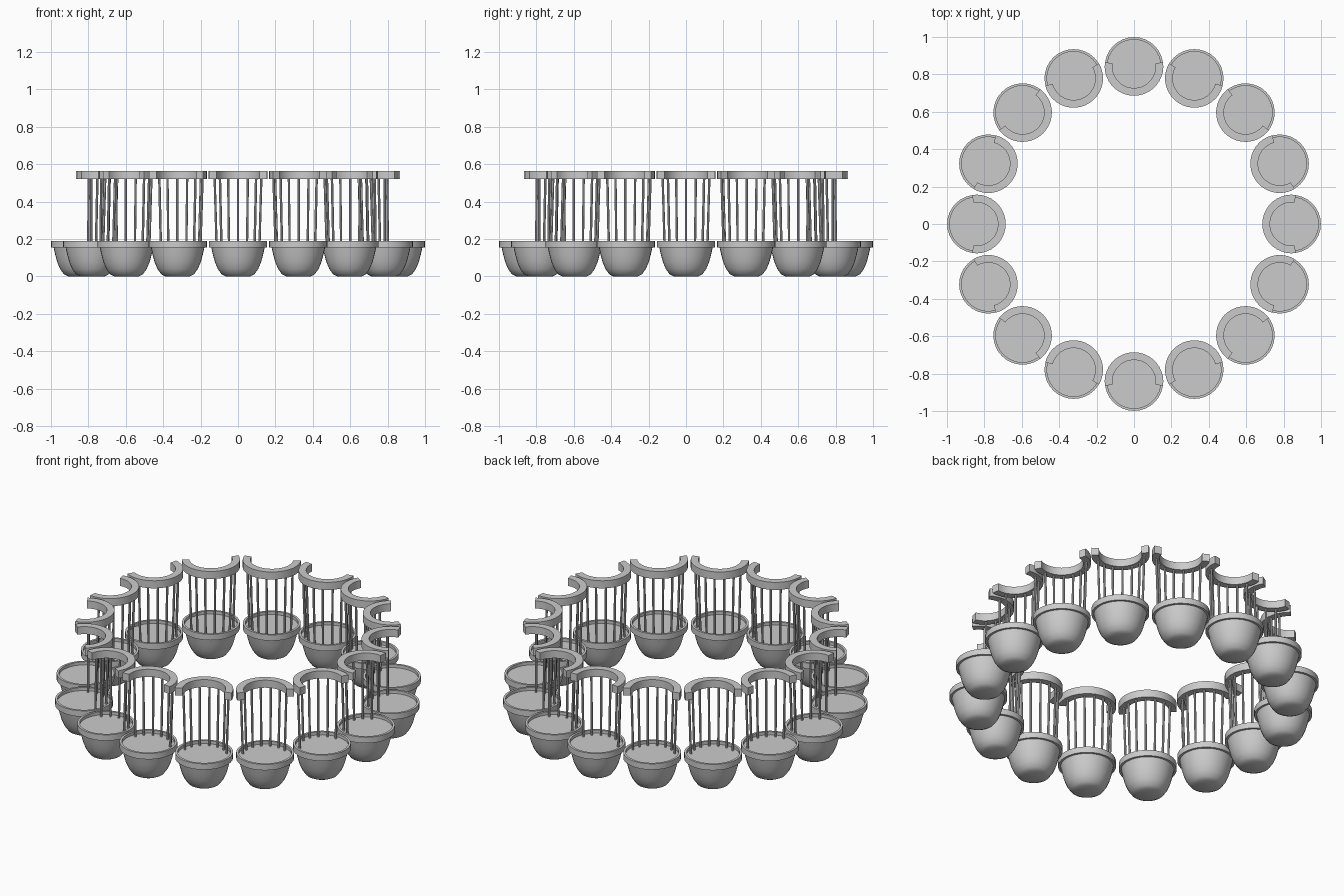
import bpy, bmesh
from math import sin, cos, pi, radians
from mathutils import Matrix, Vector

if "Cube" in bpy.data.objects:
    bpy.data.objects.remove(bpy.data.objects["Cube"])

COUNT, RING = 16, 0.843
SEGS = 32


def finish(name, bm, loc, rot, angle=30):
    bmesh.ops.recalc_face_normals(bm, faces=bm.faces)
    me = bpy.data.meshes.new(name)
    bm.to_mesh(me)
    bm.free()
    ob = bpy.data.objects.new(name, me)
    bpy.context.collection.objects.link(ob)
    ob.matrix_world = Matrix.Translation(loc) @ Matrix.Rotation(rot, 4, 'Z')
    bpy.ops.object.select_all(action='DESELECT')
    ob.select_set(True)
    bpy.context.view_layer.objects.active = ob
    bpy.ops.object.shade_smooth_by_angle(angle=radians(angle))
    return ob


def lathe(profile):
    bm = bmesh.new()
    rings = [[bm.verts.new((r * cos(2 * pi * i / SEGS), r * sin(2 * pi * i / SEGS), z))
              for i in range(SEGS)] for r, z in profile]
    for a, b in zip(rings, rings[1:]):
        for i in range(SEGS):
            j = (i + 1) % SEGS
            bm.faces.new((a[i], a[j], b[j], b[i]))
    bm.faces.new(rings[0])
    bm.faces.new(rings[-1])
    return bm


def rail(r0, r1, z0, z1, half, n=20):
    # curved bar centred on local -x
    bm = bmesh.new()
    secs = []
    for i in range(n + 1):
        a = pi - half + 2 * half * i / n
        secs.append([bm.verts.new((r * cos(a), r * sin(a), z))
                     for r, z in ((r0, z0), (r1, z0), (r1, z1), (r0, z1))])
    for a, b in zip(secs, secs[1:]):
        for k in range(4):
            m = (k + 1) % 4
            bm.faces.new((a[k], a[m], b[m], b[k]))
    bm.faces.new(secs[0])
    bm.faces.new(secs[-1])
    return bm


def spindles(n=7, spread=radians(70)):
    bm = bmesh.new()
    for i in range(n):
        a = pi - spread + 2 * spread * i / (n - 1)
        lo = Vector((0.122 * cos(a), 0.122 * sin(a), 0.165))
        hi = Vector((0.133 * cos(a), 0.133 * sin(a), 0.53))
        d = hi - lo
        m = Matrix.Translation((lo + hi) / 2) @ d.to_track_quat('Z', 'Y').to_matrix().to_4x4()
        bmesh.ops.create_cone(bm, cap_ends=True, segments=8, radius1=0.0065,
                              radius2=0.0065, depth=d.length, matrix=m)
    return bm


# rounded tub, with overhanging rim and recessed seat
TUB = [(0.065, 0.0), (0.088, 0.012), (0.108, 0.04), (0.123, 0.075), (0.134, 0.115),
       (0.143, 0.155), (0.156, 0.155), (0.156, 0.19), (0.143, 0.19), (0.143, 0.172)]

for k in range(COUNT):
    t = 2 * pi * k / COUNT
    loc = (RING * cos(t), RING * sin(t), 0)
    finish(f"tub_seat_{k + 1}", lathe(TUB), loc, t)
    finish(f"back_spindles_{k + 1}", spindles(), loc, t)
    # backrest opens outward
    finish(f"back_rail_{k + 1}", rail(0.116, 0.157, 0.52, 0.565, radians(98)), loc, t)
